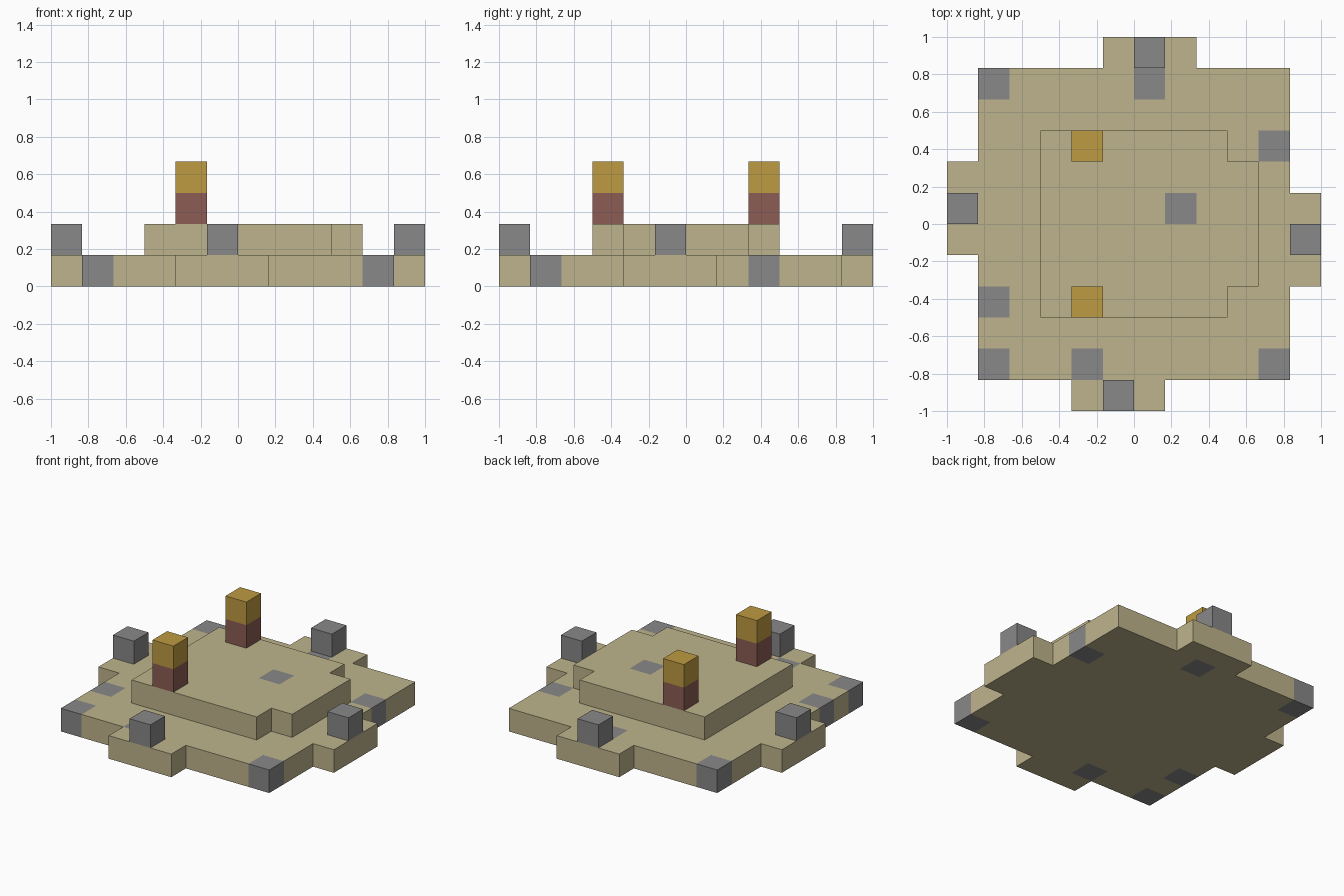
import bpy, bmesh, math
from mathutils import Vector

if "Cube" in bpy.data.objects:
    bpy.data.objects.remove(bpy.data.objects["Cube"], do_unlink=True)

U = 1 / 6  # edge of one block


def make_material(name, rgb):
    mat = bpy.data.materials.new(name)
    mat.use_nodes = True
    color = (*rgb, 1)
    mat.diffuse_color = color
    mat.node_tree.nodes["Principled BSDF"].inputs["Base Color"].default_value = color
    return mat


sand = make_material("sand", (0.515, 0.456, 0.262))
grey = make_material("grey stone", (0.246, 0.246, 0.246))
gold = make_material("gold", (0.515, 0.328, 0.054))
brown = make_material("red brown", (0.262, 0.107, 0.089))


def area(x0, x1, y0, y1):
    return {(x, y) for x in range(x0, x1) for y in range(y0, y1)}


def slab(name, cells, level, mats, accents=()):
    """One block thick slab over the cells; accent cells use the second material."""
    bm = bmesh.new()
    for cell in sorted(cells):
        x, y = cell
        index = int(cell in accents)

        def quad(*corners):
            verts = [bm.verts.new(Vector((x + a, y + b, level + c)) * U)
                     for a, b, c in corners]
            bm.faces.new(verts).material_index = index

        quad((0, 0, 1), (1, 0, 1), (1, 1, 1), (0, 1, 1))
        quad((0, 1, 0), (1, 1, 0), (1, 0, 0), (0, 0, 0))
        # Walls only where the slab ends
        if (x, y - 1) not in cells:
            quad((0, 0, 0), (1, 0, 0), (1, 0, 1), (0, 0, 1))
        if (x + 1, y) not in cells:
            quad((1, 0, 0), (1, 1, 0), (1, 1, 1), (1, 0, 1))
        if (x, y + 1) not in cells:
            quad((1, 1, 0), (0, 1, 0), (0, 1, 1), (1, 1, 1))
        if (x - 1, y) not in cells:
            quad((0, 1, 0), (0, 0, 0), (0, 0, 1), (0, 1, 1))
    bmesh.ops.remove_doubles(bm, verts=bm.verts, dist=U / 100)
    bmesh.ops.dissolve_limit(bm, angle_limit=math.radians(1), verts=bm.verts,
                             edges=bm.edges, delimit={'MATERIAL'})
    mesh = bpy.data.meshes.new(name)
    bm.to_mesh(mesh)
    bm.free()
    for mat in mats:
        mesh.materials.append(mat)
    obj = bpy.data.objects.new(name, mesh)
    bpy.context.collection.objects.link(obj)
    return obj


# Ground platform with a three block tab on each side and inlaid stones
tabs = area(-6, -5, -1, 2) | area(5, 6, -2, 1) | area(-1, 2, 5, 6) | area(-2, 1, -6, -5)
stones = {(-5, 4), (0, 4), (4, 2), (-5, -3), (-5, -5), (-2, -5), (4, -5)}
slab("ground_platform", area(-5, 5, -5, 5) | tabs, 0, [sand, grey], stones)

# Upper terrace with a shallow step on its right-hand edge and one inlaid stone
slab("upper_terrace", area(-3, 3, -3, 3) | area(3, 4, -2, 2), 1, [sand, grey], {(1, 0)})

# Stone blocks standing on the tabs
for side, cell in (("right", (-6, 0)), ("left", (5, -1)),
                   ("back", (0, 5)), ("front", (-1, -6))):
    slab(side + "_stone_block", {cell}, 1, [grey])

# Two pillars on the terrace, each with a gold cap
for side, y in (("back", 2), ("front", -3)):
    slab(side + "_pillar_base", {(-2, y)}, 2, [brown])
    slab(side + "_pillar_cap", {(-2, y)}, 3, [gold])
